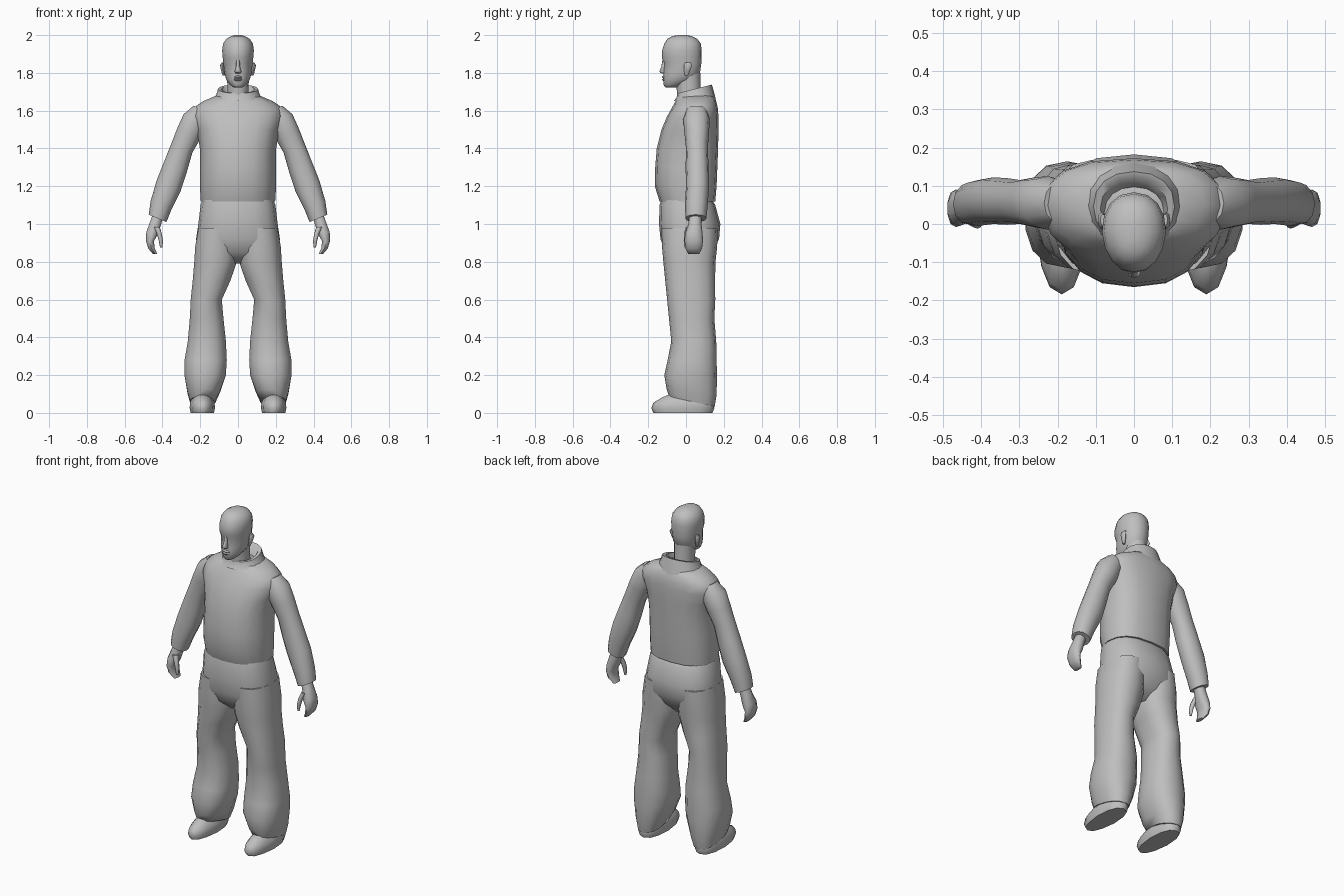
import bpy, bmesh, math

grey = bpy.data.materials.new("plain grey")
grey.diffuse_color = (0.52, 0.52, 0.52, 1)


def power(v, e):
    return math.copysign(abs(v) ** e, v)


def loft(name, rings, n=14, exp=2.0, egg=0.0, mirror=False, angle=60):
    """Rings: (z, x_centre, x_radius, y_front, y_back, slope_x, slope_y)."""
    bm = bmesh.new()
    loops = []
    for ring in rings:
        z, cx, rx, yf, yb, sx, sy = tuple(ring) + (0,) * (7 - len(ring))
        cy, ry = (yf + yb) / 2, (yb - yf) / 2
        loop = []
        for i in range(n):
            a = 2 * math.pi * i / n - math.pi / 2
            u, v = power(math.cos(a), 2 / exp), power(math.sin(a), 2 / exp)
            dx, dy = rx * u * (1 + egg * min(v, 0)), ry * v
            loop.append(bm.verts.new((cx + dx, cy + dy, z + sx * dx + sy * dy)))
        loops.append(loop)
    for a, b in zip(loops, loops[1:]):
        for i in range(n):
            j = (i + 1) % n
            bm.faces.new((a[i], a[j], b[j], b[i]))
    bm.faces.new(loops[0])
    bm.faces.new(loops[-1])
    bmesh.ops.recalc_face_normals(bm, faces=bm.faces)
    me = bpy.data.meshes.new(name)
    bm.to_mesh(me)
    bm.free()
    me.materials.append(grey)
    ob = bpy.data.objects.new(name, me)
    bpy.context.collection.objects.link(ob)
    bpy.ops.object.select_all(action='DESELECT')
    ob.select_set(True)
    bpy.context.view_layer.objects.active = ob
    bpy.ops.object.shade_smooth_by_angle(angle=math.radians(angle))
    if mirror:
        ob.modifiers.new("mirror", 'MIRROR')
    return ob


# Jacket body
loft("jacket", [
    (1.12, 0, .197, -.140, .155), (1.20, 0, .202, -.165, .162),
    (1.30, 0, .202, -.163, .166), (1.40, 0, .202, -.155, .170),
    (1.50, 0, .218, -.130, .172), (1.57, 0, .245, -.100, .172),
    (1.615, 0, .235, -.075, .168), (1.65, 0, .185, -.055, .160),
    (1.68, 0, .115, -.035, .145)], n=16, exp=2.5, egg=.12)

# Collar: rises outside, folds over, returns inside
loft("collar", [
    (1.65, 0, .135, -.065, .160), (1.685, 0, .115, -.050, .148, 0, .15),
    (1.715, 0, .106, -.045, .137, 0, .25), (1.713, 0, .088, -.035, .115, 0, .25),
    (1.66, 0, .072, -.040, .090)], n=16, exp=2.2)

# Sleeves
loft("sleeve", [
    (1.605, .185, .050, .000, .110, .42), (1.555, .225, .063, -.015, .125, .42),
    (1.48, .260, .062, -.008, .122, .42), (1.40, .298, .056, .000, .115, .42),
    (1.30, .332, .061, -.002, .120, .42), (1.20, .368, .064, .000, .122, .42),
    (1.10, .407, .055, -.005, .115, .42), (1.03, .426, .047, -.003, .108, .42)],
    n=12, exp=2.2, mirror=True)

# Hands and thumbs
loft("hand", [
    (1.06, .418, .028, .020, .080, .3), (1.00, .438, .030, .012, .082, .3),
    (.95, .455, .032, -.005, .088, .2), (.91, .466, .022, -.008, .090),
    (.87, .458, .018, -.002, .085), (.84, .438, .012, .012, .070)],
    n=10, exp=2.3, mirror=True)
loft("thumb", [
    (.985, .432, .018, .000, .040), (.95, .417, .013, -.010, .022),
    (.91, .408, .011, -.012, .014), (.875, .407, .006, -.008, .006)],
    n=8, mirror=True)

# Trousers: hips and two baggy legs
loft("trouser_hips", [
    (1.15, 0, .180, -.125, .125), (1.10, 0, .198, -.140, .155),
    (1.00, 0, .210, -.143, .182), (.92, 0, .222, -.135, .175),
    (.85, 0, .205, -.110, .140), (.79, 0, .120, -.040, .080)],
    n=16, exp=2.5)
loft("trouser_leg", [
    (.98, .108, .103, -.130, .168), (.88, .116, .113, -.127, .165),
    (.80, .119, .115, -.120, .156), (.70, .140, .102, -.110, .154),
    (.60, .168, .084, -.100, .155), (.50, .166, .091, -.090, .150),
    (.38, .165, .103, -.078, .160), (.28, .171, .114, -.097, .162),
    (.20, .174, .112, -.115, .164), (.11, .182, .088, -.102, .162, 0, -.1),
    (.06, .187, .068, -.090, .152, 0, -.22)],
    n=14, exp=2.4, mirror=True)

# Shoes
loft("shoe", [
    (0, .189, .062, -.172, .140), (.025, .189, .067, -.184, .150),
    (.055, .189, .065, -.172, .145), (.085, .189, .050, -.120, .120),
    (.10, .189, .035, -.080, .100)], n=12, exp=2.4, egg=.18, mirror=True)

# Neck and head
loft("neck", [
    (1.62, 0, .060, -.045, .085), (1.70, 0, .056, -.048, .078),
    (1.80, 0, .058, -.060, .076)], n=12)
loft("head", [
    (1.722, 0, .022, -.108, -.050), (1.735, 0, .040, -.118, -.020),
    (1.765, 0, .063, -.121, .045), (1.80, 0, .072, -.120, .074),
    (1.85, 0, .077, -.116, .081), (1.88, 0, .081, -.128, .083),
    (1.92, 0, .084, -.126, .083), (1.955, 0, .079, -.115, .078),
    (1.98, 0, .062, -.098, .060), (1.994, 0, .038, -.075, .032),
    (2.0, 0, .015, -.045, .005)], n=16, exp=2.2, egg=.1)

# Facial features
loft("nose", [
    (1.798, 0, .014, -.130, -.105), (1.806, 0, .018, -.141, -.105),
    (1.835, 0, .010, -.130, -.105), (1.875, 0, .009, -.124, -.105)], n=8)
loft("lips", [
    (1.758, 0, .016, -.122, -.100), (1.765, 0, .024, -.127, -.100),
    (1.771, 0, .025, -.121, -.100), (1.777, 0, .023, -.128, -.100),
    (1.785, 0, .014, -.121, -.100)], n=10)
loft("ear", [
    (1.785, .074, .007, -.006, .010), (1.81, .080, .009, -.010, .022),
    (1.84, .085, .010, -.012, .032), (1.855, .081, .007, -.004, .026)],
    n=8, mirror=True)
